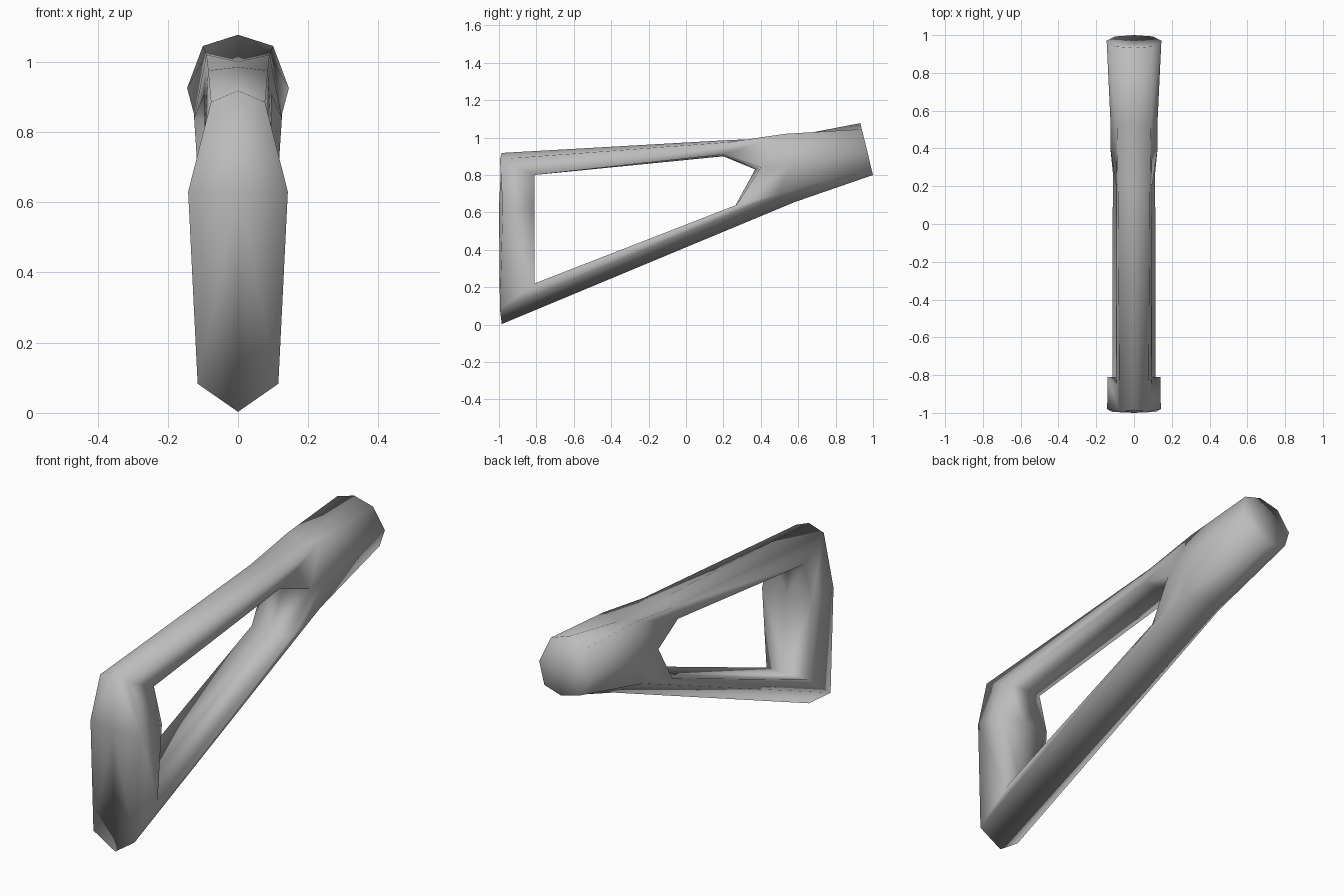
import bpy, bmesh

if "Cube" in bpy.data.objects:
    bpy.data.objects.remove(bpy.data.objects["Cube"], do_unlink=True)

# single grey finish
grey = bpy.data.materials.new("mid_grey")
grey.use_nodes = True
colour = (0.5, 0.5, 0.5, 1)
grey.diffuse_color = colour
grey.node_tree.nodes["Principled BSDF"].inputs["Base Color"].default_value = colour

bm = bmesh.new()


def row(*points):
    """Half cross-section; each point is (y, z, half width)."""
    return [bm.verts.new((x, y, z)) for y, z, x in points]


def bridge(first, second):
    """Skin two neighbouring cross-sections."""
    for i in range(len(first) - 1):
        bm.faces.new((first[i], first[i + 1], second[i + 1], second[i]))


# frame sections: outer ridge, outer shoulder, inner shoulder, inner ridge
hip_top = row((.53, 1.0, 0), (.53, 1.02, .09), (.4, .84, .125), (.37, .83, 0))
bar_top = row((.2, .985, 0), (.22, .975, .085), (.2, .91, .095), (.2, .9, 0))
butt_top = row((-.985, .918, 0), (-.995, .885, .077), (-.81, .8, .095), (-.81, .8, 0))
butt_mid = row((-1, .63, 0), (-.98, .63, .142), (-.81, .62, .14), (-.81, .62, 0))
butt_low = row((-.985, .003, 0), (-.995, .083, .115), (-.81, .22, .115), (-.81, .22, 0))
hip_low = row((.58, .655, 0), (.5, .7, .11), (.27, .64, .112), (.26, .63, 0))

loop = [hip_top, bar_top, butt_top, butt_mid, butt_low, hip_low]
for first, second in zip(loop, loop[1:]):
    bridge(first, second)

# web closing the rear of the opening
bridge(hip_top[2:], hip_low[2:])
side = row((.55, .85, .125))[0]
bm.faces.new((hip_top[1], hip_top[2], side))
bm.faces.new((hip_top[2], hip_low[2], side))
bm.faces.new((hip_low[2], hip_low[1], side))

# solid mounting block and its end cap
neck = [hip_top[0], hip_top[1], side, hip_low[1], hip_low[0]]
end = row((.932, 1.077, 0), (.94, 1.045, .1), (.97, .925, .145), (.993, .825, .1), (1, .8, 0))
bridge(neck, end)
centre = row((.955, .935, 0))[0]
for a, b in zip(end, end[1:]):
    bm.faces.new((a, b, centre))

# mirror the half shell across the middle
half = bm.faces[:] + bm.edges[:] + bm.verts[:]
bmesh.ops.mirror(bm, geom=half, axis='X', merge_dist=0.0005)
bmesh.ops.remove_doubles(bm, verts=bm.verts[:], dist=0.0005)
bmesh.ops.recalc_face_normals(bm, faces=bm.faces[:])

mesh = bpy.data.meshes.new("skeleton_stock")
bm.to_mesh(mesh)
bm.free()
mesh.materials.append(grey)
mesh.polygons.foreach_set("use_smooth", [True] * len(mesh.polygons))
stock = bpy.data.objects.new("skeleton_stock", mesh)
bpy.context.collection.objects.link(stock)
